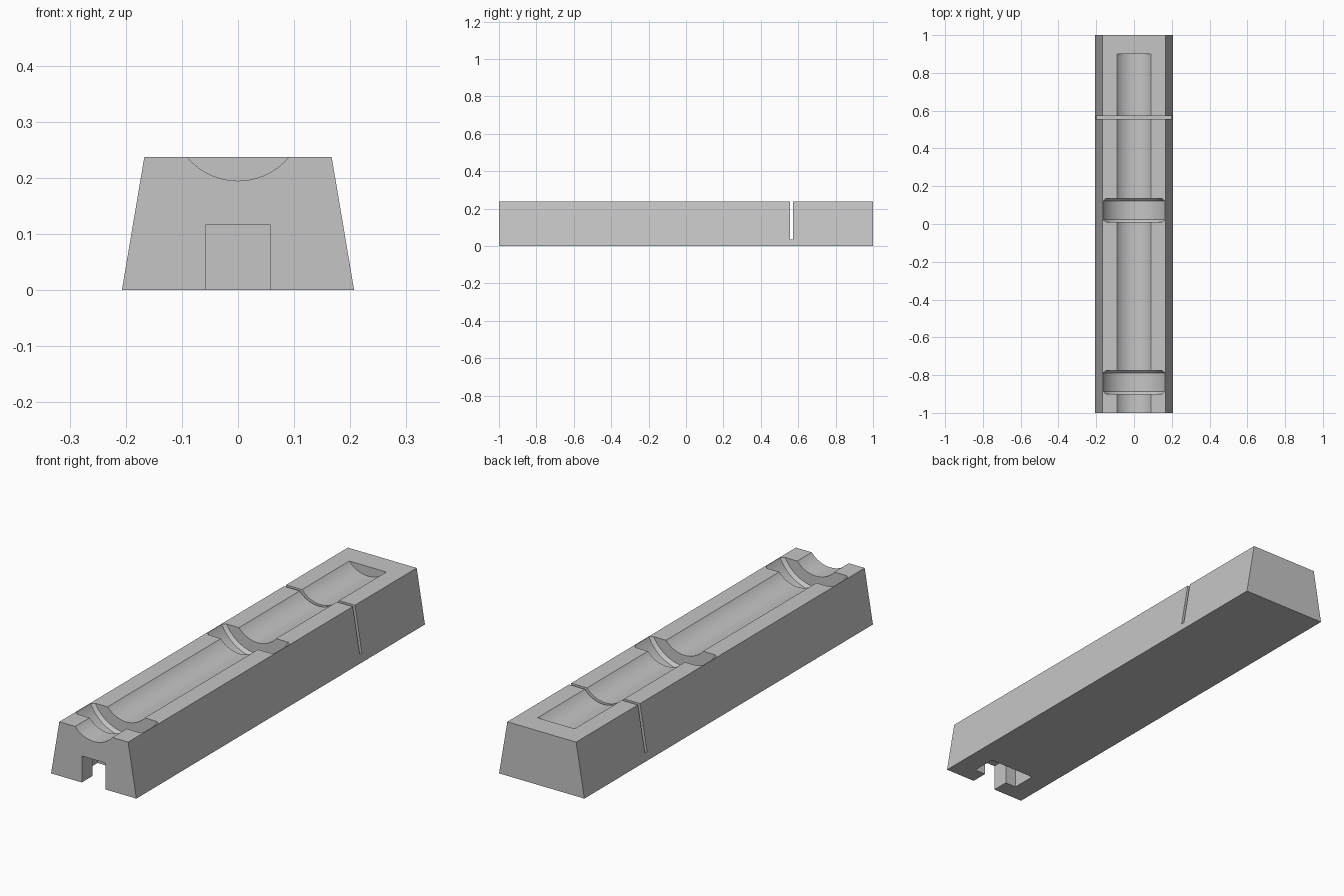
import bpy
import bmesh
import math

cube = bpy.data.objects.get("Cube")
if cube:
    bpy.data.objects.remove(cube, do_unlink=True)

HEIGHT = 0.237
AXIS_Z = 0.3125      # shared centre line of the round cuts
CHANNEL_R = 0.1175
GROOVE_R = 0.1805
SLOT_TOP = 0.116

grey = bpy.data.materials.new("plain grey")
grey.use_nodes = True
colour = (0.56, 0.56, 0.56, 1)
grey.diffuse_color = colour
grey.node_tree.nodes["Principled BSDF"].inputs["Base Color"].default_value = colour


def new_object(name, bm):
    bmesh.ops.recalc_face_normals(bm, faces=bm.faces[:])
    mesh = bpy.data.meshes.new(name)
    bm.to_mesh(mesh)
    bm.free()
    mesh.materials.append(grey)
    obj = bpy.data.objects.new(name, mesh)
    bpy.context.collection.objects.link(obj)
    return obj


def prism(name, outline, offset):
    """Extrude a closed outline of 3D points along an offset."""
    bm = bmesh.new()
    face = bm.faces.new([bm.verts.new(p) for p in outline])
    ext = bmesh.ops.extrude_face_region(bm, geom=[face])
    verts = [v for v in ext["geom"] if isinstance(v, bmesh.types.BMVert)]
    bmesh.ops.translate(bm, verts=verts, vec=offset)
    return new_object(name, bm)


def turned(name, profile, segments=96):
    """Turn a list of (y, radius) around the channel centre line."""
    bm = bmesh.new()
    rings = []
    for y, r in profile:
        angles = [math.tau * i / segments for i in range(segments)]
        rings.append([bm.verts.new((r * math.sin(a), y, AXIS_Z - r * math.cos(a)))
                      for a in angles])
    for a, b in zip(rings, rings[1:]):
        for i in range(segments):
            j = (i + 1) % segments
            bm.faces.new((a[i], a[j], b[j], b[i]))
    bm.faces.new(rings[0])
    bm.faces.new(rings[-1])
    return new_object(name, bm)


# Tapered bar
body = prism("cradle_block",
             [(-0.207, -1, 0), (0.207, -1, 0), (0.167, -1, HEIGHT), (-0.167, -1, HEIGHT)],
             (0, 2, 0))

# Round channel, open at the front and closed near the back
cutters = [turned("channel_cutter", [(-1.1, CHANNEL_R), (0.9, CHANNEL_R)])]

# Two wide ring grooves with bevelled bottom corners
half, bevel = 0.0625, 0.013
for name, y in (("front_groove_cutter", -0.8375), ("middle_groove_cutter", 0.0725)):
    cutters.append(turned(name, [(y - half, GROOVE_R - bevel),
                                 (y - half + bevel, GROOVE_R),
                                 (y + half - bevel, GROOVE_R),
                                 (y + half, GROOVE_R - bevel)]))

# Thin saw cut across the bar
cutters.append(prism("saw_cut_cutter",
                     [(-0.3, 0.557, 0.035), (0.3, 0.557, 0.035),
                      (0.3, 0.557, 0.4), (-0.3, 0.557, 0.4)],
                     (0, 0.015, 0)))

# T-shaped connector pocket under the front end
half_t = [(0.058, -1.1), (0.058, -0.924), (0.112, -0.924), (0.112, -0.814)]
outline = half_t + [(-x, y) for x, y in reversed(half_t)]
cutters.append(prism("connector_pocket_cutter",
                     [(x, y, -0.1) for x, y in outline], (0, 0, SLOT_TOP + 0.1)))

# Cut everything out of the bar
bpy.ops.object.select_all(action='DESELECT')
bpy.context.view_layer.objects.active = body
body.select_set(True)
for cutter in cutters:
    cutter.hide_render = True
    mod = body.modifiers.new(cutter.name, 'BOOLEAN')
    mod.operation = 'DIFFERENCE'
    mod.solver = 'EXACT'
    mod.object = cutter
    bpy.ops.object.modifier_apply(modifier=mod.name)
for cutter in cutters:
    bpy.data.objects.remove(cutter, do_unlink=True)

bpy.ops.object.shade_smooth_by_angle(angle=math.radians(25))
